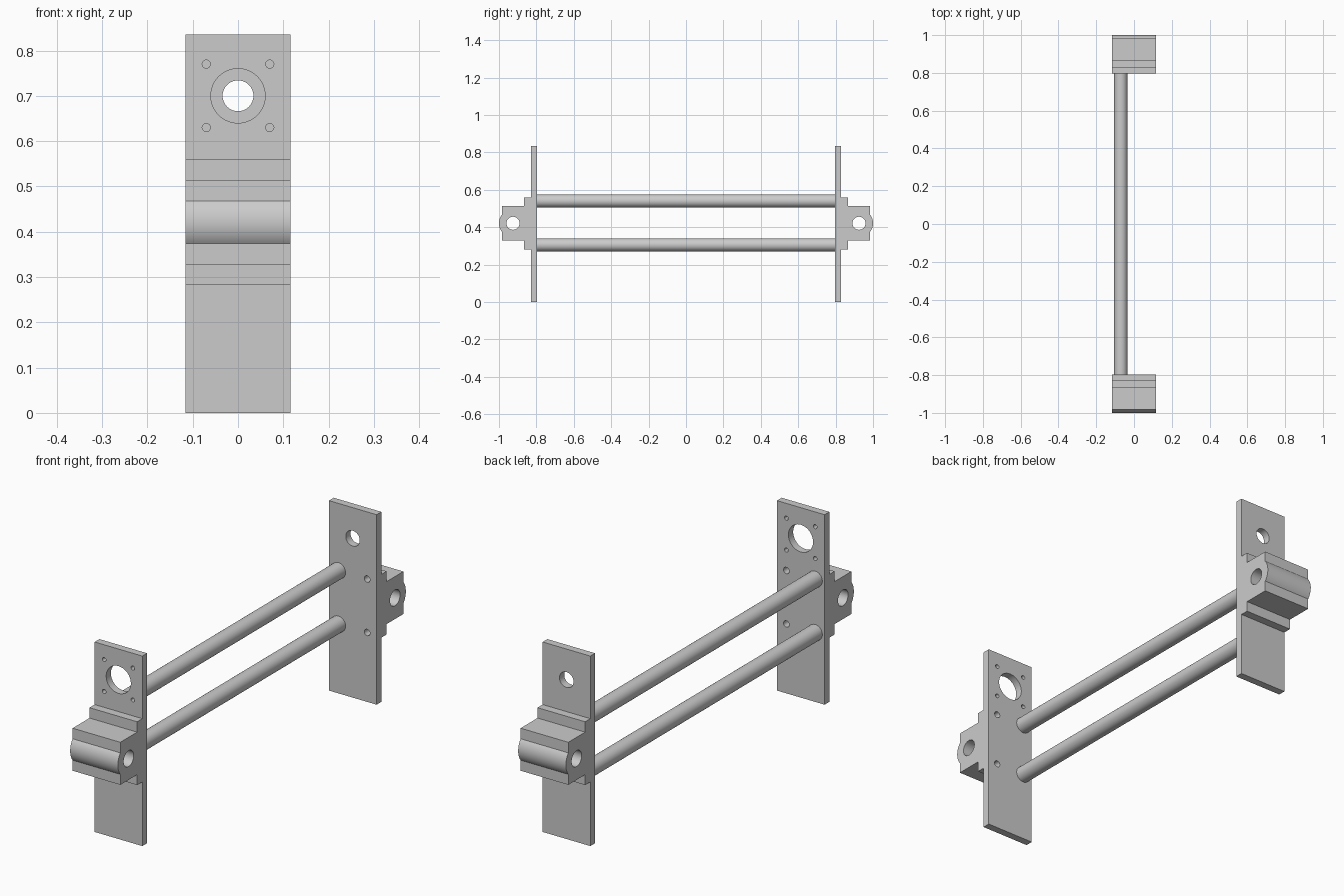
import bpy, bmesh, math
from mathutils import Matrix

if "Cube" in bpy.data.objects:
    bpy.data.objects.remove(bpy.data.objects["Cube"])

HALF_WIDTH = 0.116
HEIGHT = 0.835
INNER, OUTER = 0.797, 0.83
ROD_X, ROD_HEIGHTS = 0.07, (0.305, 0.54)

grey = bpy.data.materials.new("plain grey")
grey.use_nodes = True
grey.diffuse_color = (0.6, 0.6, 0.6, 1)
grey.node_tree.nodes["Principled BSDF"].inputs["Base Color"].default_value = (0.6, 0.6, 0.6, 1)


def finish(name, bm):
    bmesh.ops.recalc_face_normals(bm, faces=bm.faces)
    mesh = bpy.data.meshes.new(name)
    bm.to_mesh(mesh)
    bm.free()
    mesh.materials.append(grey)
    obj = bpy.data.objects.new(name, mesh)
    bpy.context.collection.objects.link(obj)
    return obj


def add_cylinder(bm, centre, radius, length, axis, sides=48):
    turn = Matrix.Rotation(math.pi / 2, 4, "Y" if axis == "X" else "X")
    bmesh.ops.create_cone(bm, cap_ends=True, segments=sides, radius1=radius, radius2=radius,
                          depth=length, matrix=Matrix.Translation(centre) @ turn)


def drill(obj, holes, axis):
    """Cut round holes, given as (centre, radius), right through a part."""
    bm = bmesh.new()
    for centre, radius in holes:
        add_cylinder(bm, centre, radius, 0.5, axis)
    cutter = finish(obj.name + "_cutter", bm)
    cutter.hide_render = True
    mod = obj.modifiers.new("holes", "BOOLEAN")
    mod.operation, mod.solver, mod.object = "DIFFERENCE", "EXACT", cutter
    select(obj)
    bpy.ops.object.modifier_apply(modifier=mod.name)
    bpy.data.objects.remove(cutter)


def select(obj):
    bpy.ops.object.select_all(action="DESELECT")
    obj.select_set(True)
    bpy.context.view_layer.objects.active = obj


def smooth(obj):
    select(obj)
    bpy.ops.object.shade_smooth_by_angle(angle=math.radians(30))


def end_plate(name, side, holes):
    bm = bmesh.new()
    y = side * (INNER + OUTER) / 2
    bmesh.ops.create_cube(bm, size=1, matrix=Matrix.Translation((0, y, HEIGHT / 2))
                          @ Matrix.Diagonal((2 * HALF_WIDTH, OUTER - INNER, HEIGHT, 1)))
    plate = finish(name, bm)
    drill(plate, [((x, y, z), r) for x, z, r in holes], "Y")
    smooth(plate)


def pivot_mount(name, side):
    # Stepped outline with a rounded nose, extruded across the width
    mid, bore_y, nose = 0.421, 0.925, 0.075
    spread = math.radians(39)
    outline = [(OUTER, -0.139), (0.866, -0.139), (0.866, -0.0935), (0.983, -0.0935)]
    for i in range(17):
        a = spread * (i / 8 - 1)
        outline.append((bore_y + nose * math.cos(a), nose * math.sin(a)))
    outline += [(y, -z) for y, z in reversed(outline[:4])]
    bm = bmesh.new()
    face = bm.faces.new([bm.verts.new((-HALF_WIDTH, side * y, mid + z)) for y, z in outline])
    new = bmesh.ops.extrude_face_region(bm, geom=[face])["geom"]
    bmesh.ops.translate(bm, vec=(2 * HALF_WIDTH, 0, 0),
                        verts=[g for g in new if isinstance(g, bmesh.types.BMVert)])
    mount = finish(name, bm)
    drill(mount, [((0, side * bore_y, mid), 0.035)], "X")
    smooth(mount)


# End plates: the front one takes a large flanged bore, the back one a small bore
screw_holes = [(ROD_X, z, 0.014) for z in ROD_HEIGHTS]
flange_holes = [(x, z, 0.009) for x in (-0.07, 0.07) for z in (0.63, 0.77)]
end_plate("front_plate", -1, screw_holes + flange_holes + [(0, 0.7, 0.06)])
end_plate("back_plate", 1, screw_holes + [(0, 0.7, 0.034)])

# Pivot mounts on the outside of each plate
pivot_mount("front_pivot_mount", -1)
pivot_mount("back_pivot_mount", 1)

# Rods joining the plates
for label, z in zip(("lower_rod", "upper_rod"), ROD_HEIGHTS):
    bm = bmesh.new()
    add_cylinder(bm, (-ROD_X, 0, z), 0.035, 2 * OUTER - 0.004, "Y")
    smooth(finish(label, bm))
